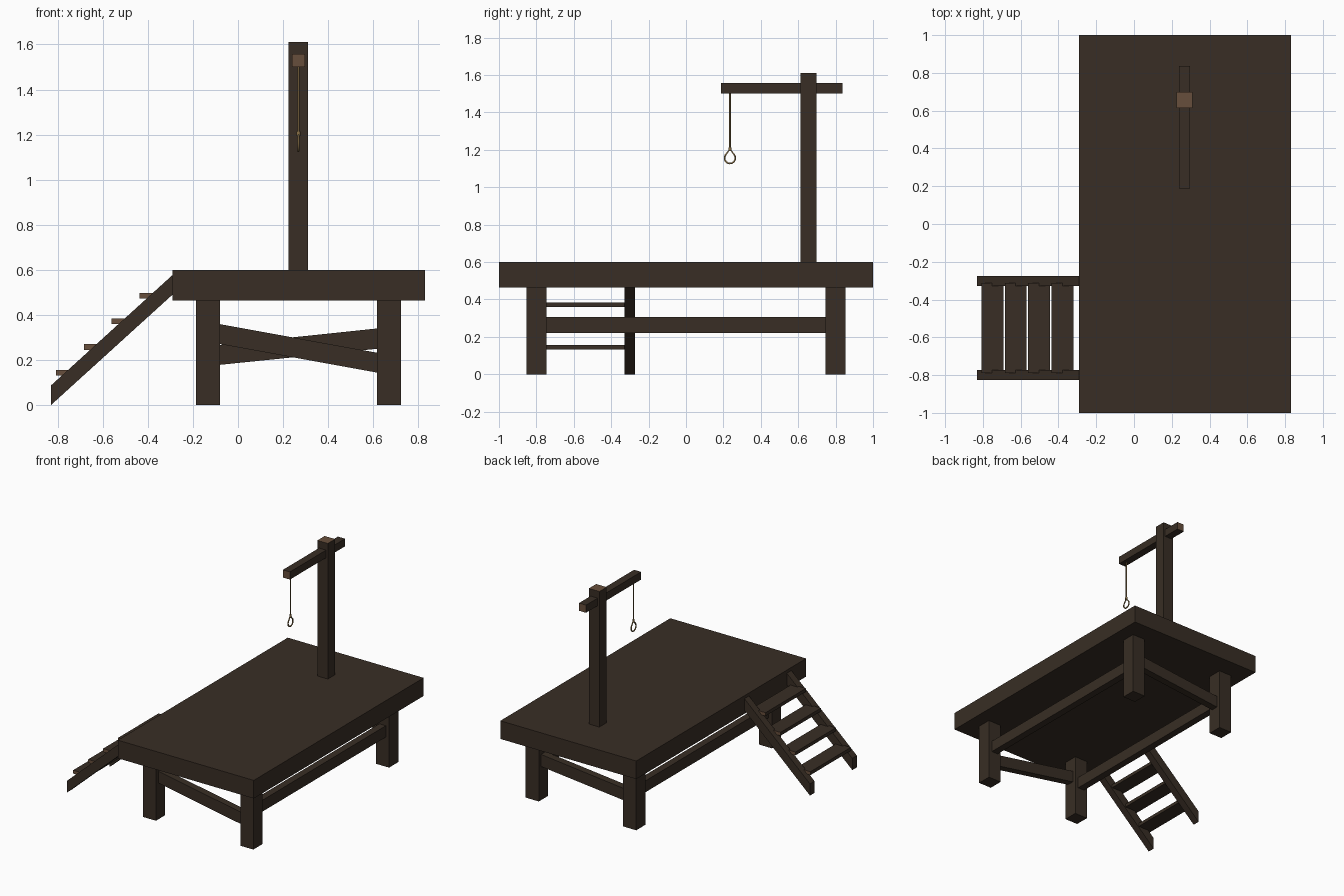
import bpy, math

if "Cube" in bpy.data.objects:
    bpy.data.objects.remove(bpy.data.objects["Cube"])


def mat(name, rgb):
    m = bpy.data.materials.new(name)
    m.diffuse_color = (*rgb, 1)
    m.use_nodes = True
    m.node_tree.nodes["Principled BSDF"].inputs["Base Color"].default_value = m.diffuse_color
    return m


DARK = mat("dark_wood", (0.040, 0.027, 0.018))
GRAIN = mat("end_grain", (0.137, 0.078, 0.045))
ROPE = mat("rope", (0.26, 0.17, 0.065))


def prism(name, profile, y0, y1, end=None):
    """Extrude an x-z profile along y; faces passing end(normal) get end grain."""
    n = len(profile)
    verts = [(x, y, z) for y in (y0, y1) for x, z in profile]
    faces = [tuple(range(n)), tuple(range(2 * n - 1, n - 1, -1))]
    faces += [(i, i + n, (i + 1) % n + n, (i + 1) % n) for i in range(n)]
    me = bpy.data.meshes.new(name)
    me.from_pydata(verts, [], faces)
    me.materials.append(DARK)
    me.materials.append(GRAIN)
    ob = bpy.data.objects.new(name, me)
    bpy.context.collection.objects.link(ob)
    for p in me.polygons:
        p.material_index = 1 if end and end(p.normal) else 0
    return ob


def box(name, x0, x1, y0, y1, z0, z1, end=None):
    return prism(name, [(x0, z0), (x1, z0), (x1, z1), (x0, z1)], y0, y1, end)


def rope(name, pts, r, cyclic=False):
    cu = bpy.data.curves.new(name, 'CURVE')
    cu.dimensions = '3D'
    cu.bevel_depth = r
    cu.bevel_resolution = 1
    cu.use_fill_caps = True
    s = cu.splines.new('POLY')
    s.points.add(len(pts) - 1)
    for p, c in zip(s.points, pts):
        p.co = (*c, 1)
    s.use_cyclic_u = cyclic
    cu.materials.append(ROPE)
    ob = bpy.data.objects.new(name, cu)
    bpy.context.collection.objects.link(ob)


# Platform and legs
box("platform", -0.29, 0.83, -1, 1, 0.465, 0.60)
for xs, x in (("left", -0.133), ("right", 0.67)):
    for ys, y in (("front", -0.799), ("back", 0.799)):
        box(f"{ys}_{xs}_leg", x - 0.054, x + 0.054, y - 0.054, y + 0.054, 0, 0.465)
    # Long side rail
    box(f"{xs}_rail", x - 0.027, x + 0.027, -0.76, 0.76, 0.22, 0.305)

# Sloping braces, opposite directions at front and back
prism("front_brace", [(-0.09, 0.273), (0.625, 0.143), (0.625, 0.231), (-0.09, 0.361)],
      -0.826, -0.772)
prism("back_brace", [(-0.09, 0.178), (0.625, 0.251), (0.625, 0.341), (-0.09, 0.266)],
      0.772, 0.826)

# Upright post and cross beam
box("post", 0.225, 0.311, 0.613, 0.699, 0.59, 1.61, lambda n: n.z > 0.9)
box("cross_beam", 0.239, 0.297, 0.187, 0.836, 1.50, 1.557, lambda n: abs(n.y) > 0.9)

# Stair stringers and treads
side = [(-0.83, 0.0), (-0.285, 0.495), (-0.285, 0.582), (-0.83, 0.087)]
prism("front_stringer", side, -0.826, -0.772)
prism("back_stringer", side, -0.328, -0.274)
for i in range(4):
    x, z = -0.807 + 0.1235 * i, 0.132 + 0.1135 * i
    box(f"tread_{i + 1}", x, x + 0.115, -0.788, -0.312, z, z + 0.025,
        lambda n: abs(n.y) > 0.9)

# Rope with teardrop loop and knot
X, Y = 0.268, 0.235
rope("hanging_rope", [(X, Y, 1.51), (X, Y, 1.195)], 0.005)
loop = [(X, Y, 1.205)]
for i in range(11):
    a = math.radians(30 - 24 * i)
    loop.append((X, Y + 0.029 * math.cos(a), 1.156 + 0.029 * math.sin(a)))
rope("rope_loop", loop, 0.005, True)
rope("rope_knot", [(X, Y, 1.193), (X, Y, 1.213)], 0.009)
